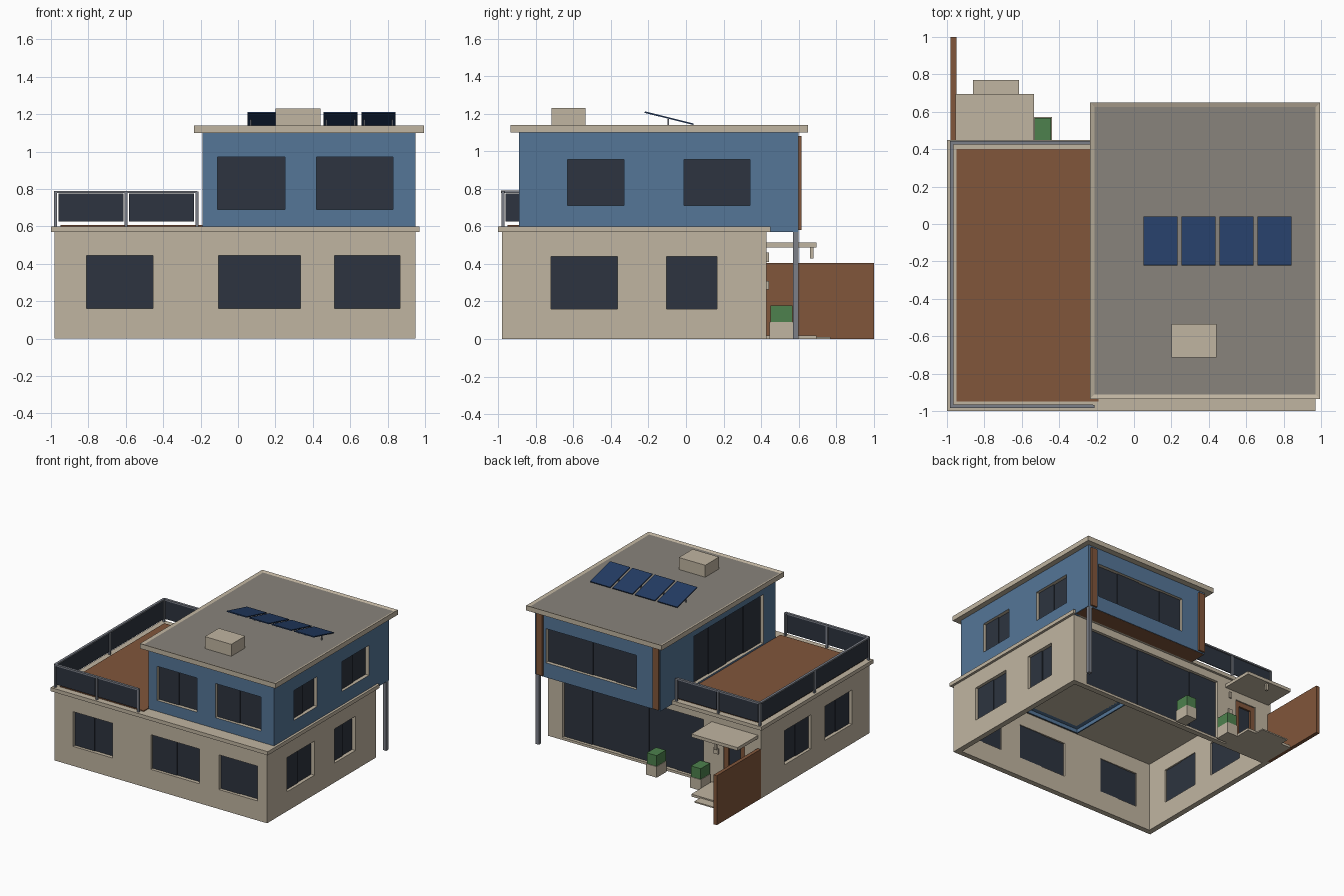
import bpy, bmesh, math
from mathutils import Matrix, Vector

if "Cube" in bpy.data.objects:
    bpy.data.objects.remove(bpy.data.objects["Cube"])


def material(name, rgb):
    m = bpy.data.materials.new(name)
    m.use_nodes = True
    m.diffuse_color = (*rgb, 1)
    node = next(n for n in m.node_tree.nodes if n.type == 'BSDF_PRINCIPLED')
    node.inputs["Base Color"].default_value = (*rgb, 1)
    return m


TAN = material("tan render", (.53, .46, .355))
BLUE = material("blue cladding", (.09, .18, .31))
GLASS = material("dark glass", (.026, .034, .05))
WOOD = material("brown timber", (.22, .093, .043))
ROOF = material("roof grey", (.25, .23, .2))
METAL = material("grey metal", (.2, .215, .25))
GREEN = material("hedge green", (.075, .22, .075))
SOLAR = material("solar blue", (.018, .047, .13))


def finish(name, bm, *mats):
    bmesh.ops.recalc_face_normals(bm, faces=bm.faces)
    mesh = bpy.data.meshes.new(name)
    bm.to_mesh(mesh)
    bm.free()
    for m in mats:
        mesh.materials.append(m)
    obj = bpy.data.objects.new(name, mesh)
    bpy.context.scene.collection.objects.link(obj)
    return obj


def boxes(name, mat, *items):
    """One object from boxes given as x0, x1, y0, y1, z0, z1."""
    bm = bmesh.new()
    for x0, x1, y0, y1, z0, z1 in items:
        at = Matrix.Translation(((x0 + x1) / 2, (y0 + y1) / 2, (z0 + z1) / 2))
        size = Matrix.Diagonal((x1 - x0, y1 - y0, z1 - z0, 1))
        bmesh.ops.create_cube(bm, size=1, matrix=at @ size)
    return finish(name, bm, mat)


THICK = .045
GROUND = (-.98, .95, -.98, .43, 0, .57)
UPPER = (-.19, .95, -.89, .60, .57, 1.10)


def on_wall(b, side, a0, a1, z0, z1, d0, d1):
    """Box on one side of a storey, d0 to d1 measured inward from its face."""
    if side == "front":
        return (a0, a1, b[2] + d0, b[2] + d1, z0, z1)
    if side == "back":
        return (a0, a1, b[3] - d1, b[3] - d0, z0, z1)
    if side == "right":
        return (b[1] - d1, b[1] - d0, a0, a1, z0, z1)
    return (b[0] + d0, b[0] + d1, a0, a1, z0, z1)


def storey(name, b, mat, openings):
    # Hollow ring of walls
    bm = bmesh.new()
    loops = []
    for inset, z in ((0, b[4]), (0, b[5]), (THICK, b[5]), (THICK, b[4])):
        x0, x1, y0, y1 = b[0] + inset, b[1] - inset, b[2] + inset, b[3] - inset
        loops.append([bm.verts.new((x, y, z)) for x, y in
                      ((x0, y0), (x1, y0), (x1, y1), (x0, y1))])
    for i in range(4):
        p, q = loops[i], loops[(i + 1) % 4]
        for j in range(4):
            k = (j + 1) % 4
            bm.faces.new((p[j], p[k], q[k], q[j]))
    walls = finish(name + "_walls", bm, mat, TAN)
    # Cut the openings
    cutter = boxes(name + "_cutter", mat, *[
        on_wall(b, s, a0, a1, z0, z1, -.02, THICK + .02)
        for s, a0, a1, z0, z1, n in openings])
    cutter.hide_render = True
    mod = walls.modifiers.new("openings", 'BOOLEAN')
    mod.object, mod.operation, mod.solver = cutter, 'DIFFERENCE', 'EXACT'
    bpy.context.view_layer.update()
    deps = bpy.context.evaluated_depsgraph_get()
    cut = bpy.data.meshes.new_from_object(walls.evaluated_get(deps))
    walls.modifiers.clear()
    walls.data = cut
    bpy.data.objects.remove(cutter)
    # Reveals lie inside the wall thickness
    for p in cut.polygons:
        c = p.center
        depth = min(c.x - b[0], b[1] - c.x, c.y - b[2], b[3] - c.y)
        inside = .005 < depth < THICK - .005 and b[4] + .002 < c.z < b[5] - .002
        p.material_index = 1 if inside else 0
    # Sliding panes at alternating depths
    panes = []
    for s, a0, a1, z0, z1, n in openings:
        w = (a1 - a0) / n
        for i in range(n):
            d = .03 if i % 2 else .024
            panes.append(on_wall(b, s, a0 + i * w, a0 + (i + 1) * w, z0, z1, d, d + .008))
    boxes(name + "_glazing", GLASS, *panes)


storey("ground_floor", GROUND, TAN, [
    ("front", -.81, -.455, .16, .445, 2), ("front", -.105, .335, .16, .445, 2),
    ("front", .515, .865, .16, .445, 2),
    ("right", -.72, -.365, .16, .44, 2), ("right", -.105, .165, .16, .44, 2),
    ("left", -.75, -.4, .16, .44, 2), ("left", -.22, .12, .16, .44, 2),
    ("back", -.46, .82, .02, .51, 5), ("back", -.83, -.64, .02, .42, 1)])
storey("upper_floor", UPPER, BLUE, [
    ("front", -.11, .25, .69, .97, 2), ("front", .42, .83, .69, .97, 2),
    ("right", -.63, -.33, .71, .955, 2), ("right", -.01, .34, .71, .955, 2),
    ("back", .03, .85, .69, .97, 4), ("left", -.73, .17, .62, 1.02, 4)])

# Floor slab, terrace deck, overhang soffit and wall lips under the slab
boxes("floor_slab", TAN, (-1, .97, -1, .45, .57, .60))
boxes("terrace_deck", WOOD, (-.95, -.19, -.95, .40, .60, .606))
boxes("soffit", WOOD, (-.185, .945, .45, .595, .569, .58))
boxes("wall_lip", BLUE, (-.19, .90, -.89, -.88, .54, .57), (-.19, -.18, -.88, .38, .54, .57))

# Roof with a sunken grey top
roof = boxes("roof", TAN, (-.235, .995, -.935, .65, 1.10, 1.14))
roof.data.materials.append(ROOF)
bm = bmesh.new()
bm.from_mesh(roof.data)
top = max(bm.faces, key=lambda f: f.calc_center_median().z)
bmesh.ops.inset_region(bm, faces=[top], thickness=.033)
top.material_index = 1
bmesh.ops.translate(bm, verts=top.verts, vec=(0, 0, -.008))
bm.to_mesh(roof.data)
bm.free()
boxes("chimney", TAN, (.2, .44, -.715, -.535, 1.13, 1.23))

# Tilted solar panels on short legs
for i in range(4):
    x = .142 + i * .203
    panel = boxes("solar_panel_%d" % (i + 1), SOLAR, (-.09, .09, -.134, .134, -.004, .004))
    panel.matrix_world = (Matrix.Translation((x, -.09, 1.176))
                          @ Matrix.Rotation(math.radians(-14), 4, 'X'))
    boxes("panel_leg_%d" % (i + 1), METAL,
          *[(x + s - .004, x + s + .004, -.098, -.09, 1.13, 1.172) for s in (-.075, .075)])


# Terrace railing: posts, top rail and glass between two points
def railing(name, start, end):
    a, b = Vector(start), Vector(end)
    mid = (a + b) / 2
    along = (b - a).normalized()
    side = Vector((-along.y, along.x))

    def span(p, q, half, z0, z1):
        c = [p + side * half, q - side * half]
        return (min(v.x for v in c), max(v.x for v in c),
                min(v.y for v in c), max(v.y for v in c), z0, z1)

    posts = [(p.x - .008, p.x + .008, p.y - .008, p.y + .008, .60, .785) for p in (a, mid, b)]
    boxes(name + "_posts", METAL, *posts)
    boxes(name + "_rail", METAL, span(a, b, .01, .778, .79))
    gap = along * .014
    boxes(name + "_glass", GLASS, span(a + gap, mid - gap, .003, .625, .775),
          span(mid + gap, b - gap, .003, .625, .775))


railing("front_railing", (-.975, -.975), (-.22, -.975))
railing("side_railing", (-.975, -.975), (-.975, .435))
railing("back_railing", (-.975, .435), (-.22, .435))

# Overhang column and timber trims on the back
boxes("column", METAL, (.915, .945, .57, .60, 0, .57))
boxes("timber_trims", WOOD, (.875, .93, .595, .615, .58, 1.08), (-.18, -.125, .595, .615, .58, 1.08))

# Entrance: door, canopy, lamp, steps, letter box
boxes("door_frame", WOOD, (-.83, -.79, .395, .42, .02, .42), (-.68, -.64, .395, .42, .02, .42),
      (-.79, -.68, .395, .42, .38, .42), (-.79, -.68, .395, .42, .02, .08))
boxes("canopy", TAN, (-.955, -.535, .43, .695, .487, .513))
boxes("canopy_lamp", TAN, (-.75, -.73, .66, .68, .43, .487))
boxes("steps", TAN, (-.95, -.535, .43, .695, 0, .02), (-.86, -.615, .695, .77, 0, .01))
boxes("letter_box", TAN, (-.6, -.56, .43, .442, .265, .31))
boxes("wall_lamp", TAN, (-.59, -.57, .43, .442, .41, .46))
boxes("garden_fence", WOOD, (-.98, -.95, .43, 1.0, 0, .405))

# Planters with hedges
for i, x in enumerate((-.487, -.087)):
    boxes("planter_%d" % (i + 1), TAN, (x - .048, x + .048, .445, .572, 0, .09))
    boxes("hedge_%d" % (i + 1), GREEN, (x - .044, x + .044, .449, .568, .09, .178))
